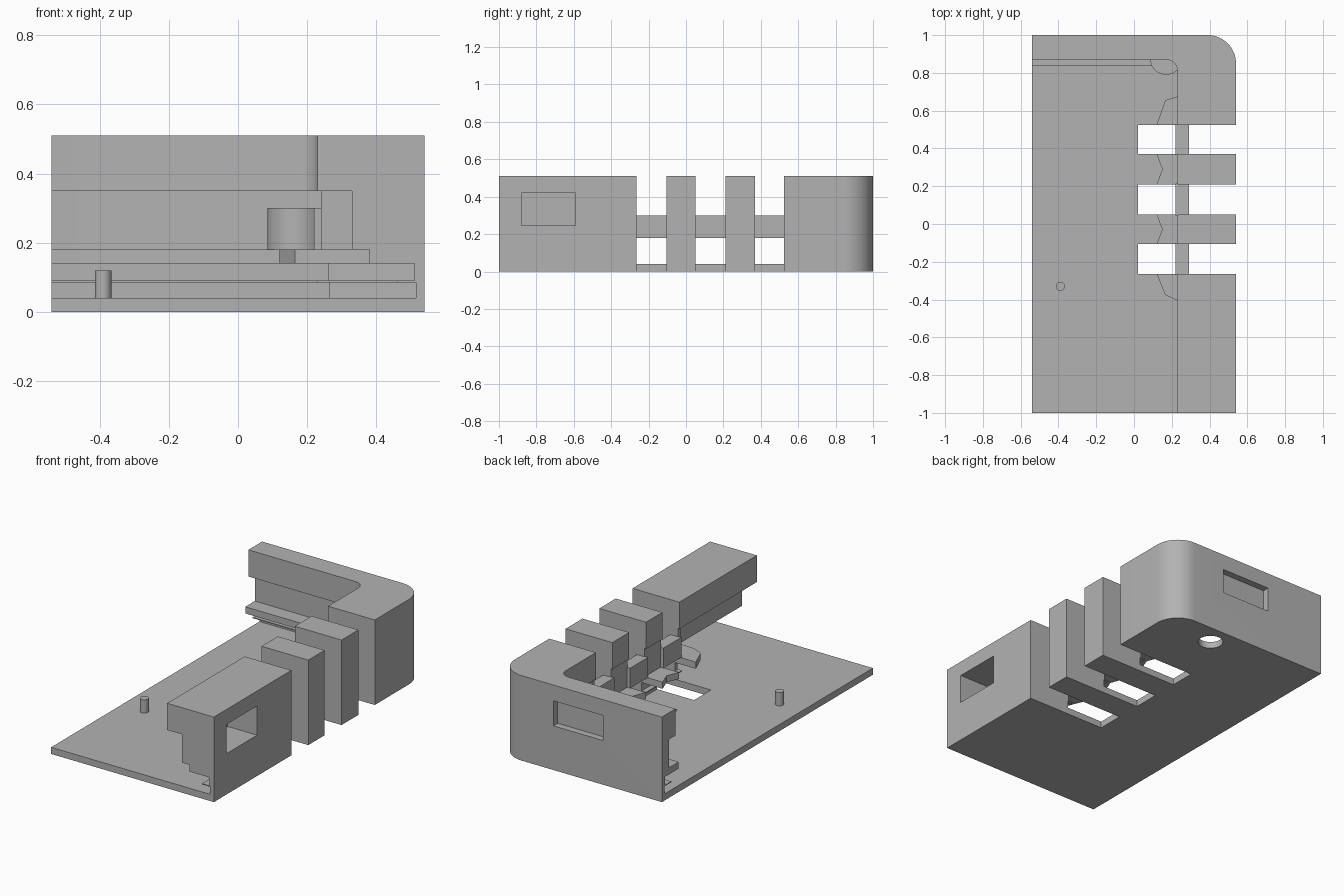
import bpy, bmesh, math
from mathutils import Vector

cube = bpy.data.objects.get("Cube")
if cube:
    bpy.data.objects.remove(cube, do_unlink=True)

grey = bpy.data.materials.new("plain grey")
grey.use_nodes = True
colour = (0.45, 0.45, 0.45, 1)
grey.diffuse_color = colour
grey.node_tree.nodes["Principled BSDF"].inputs["Base Color"].default_value = colour


def prism(name, plan, z0, z1):
    """Extrude a plan outline between two heights."""
    bm = bmesh.new()
    face = bm.faces.new([bm.verts.new((x, y, z0)) for x, y in plan])
    out = bmesh.ops.extrude_face_region(bm, geom=[face])
    top = [v for v in out["geom"] if isinstance(v, bmesh.types.BMVert)]
    bmesh.ops.translate(bm, verts=top, vec=(0, 0, z1 - z0))
    bmesh.ops.recalc_face_normals(bm, faces=bm.faces)
    mesh = bpy.data.meshes.new(name)
    bm.to_mesh(mesh)
    bm.free()
    obj = bpy.data.objects.new(name, mesh)
    bpy.context.collection.objects.link(obj)
    mesh.materials.append(grey)
    return obj


def box(name, x0, x1, y0, y1, z0, z1):
    return prism(name, [(x0, y0), (x1, y0), (x1, y1), (x0, y1)], z0, z1)


def arc(cx, cy, r, start, end, n):
    steps = [math.radians(start + (end - start) * i / n) for i in range(n + 1)]
    return [(cx + r * math.cos(a), cy + r * math.sin(a)) for a in steps]


def disc(name, cx, cy, r, z0, z1, n=32):
    return prism(name, arc(cx, cy, r, 0, 360, n)[:-1], z0, z1)


def cut(target, cutter):
    mod = target.modifiers.new("cut", "BOOLEAN")
    mod.operation = "DIFFERENCE"
    mod.solver = "EXACT"
    mod.object = cutter
    bpy.context.view_layer.objects.active = target
    bpy.ops.object.modifier_apply(modifier=mod.name)
    bpy.data.objects.remove(cutter, do_unlink=True)


def smooth(obj):
    bpy.ops.object.select_all(action="DESELECT")
    obj.select_set(True)
    bpy.context.view_layer.objects.active = obj
    bpy.ops.object.shade_smooth_by_angle(angle=math.radians(30))


# Case body: solid block with one rounded corner
W, FLOOR, TOP = 0.54, 0.04, 0.51
body = prism("case_body", [(-W, -1), (W, -1)] + arc(W - 0.15, 0.85, 0.15, 0, 90, 16) + [(-W, 1)], 0, TOP)

# Notches in the side wall, and the guide outline that surrounds them
notches = [(-0.265, -0.105), (0.05, 0.21), (0.37, 0.525)]
guide = [(0.38, -0.41), (0.23, -0.405), (0.165, -0.375), (0.12, -0.265),
         (0.12, -0.105), (0.15, -0.03), (0.12, 0.05),
         (0.12, 0.21), (0.15, 0.29), (0.12, 0.37),
         (0.12, 0.525), (0.165, 0.655), (0.23, 0.675), (0.38, 0.69)]


def bulge(outer, inner):
    return [(outer, -0.33), (inner, -0.29), (inner, 0.55), (outer, 0.59)]


# Stepped cavity: z range, side wall face, back wall face, corner radius, thicker middle
layers = [
    (FLOOR, 0.085, 0.515, 0.975, 0.12, bulge(0.515, 0.265)),
    (0.085, 0.09, 0.46, 0.91, 0.06, bulge(0.46, 0.23)),
    (0.09, 0.14, 0.51, 0.97, 0.12, bulge(0.51, 0.26)),
    (0.14, 0.18, 0.38, 0.84, 0.06, guide),
    (0.18, 0.35, 0.33, 0.93, 0.06, bulge(0.33, 0.24)),
    (0.35, 0.6, 0.23, 0.87, 0.06, []),
]
for z0, z1, side, back, r, middle in layers:
    plan = [(-0.7, -1.2), (side, -1.2)] + middle
    plan += arc(side - r, back - r, r, 0, 90, 10) + [(-0.7, back)]
    cut(body, prism("cavity_cutter", plan, z0, z1))

for y0, y1 in notches:
    cut(body, box("notch_cutter", 0.02, 0.7, y0, y1, -0.1, 0.7))

# Blind pockets in the side and back walls, and the screw hole
cut(body, box("side_pocket_cutter", 0.345, 0.7, -0.88, -0.59, 0.245, 0.42))
cut(body, box("back_pocket_cutter", -0.15, 0.18, 0.96, 1.2, 0.265, 0.415))
cut(body, disc("screw_hole_cutter", 0.17, 0.875, 0.07, -0.1, 0.06))
smooth(body)

# Bars bridging the notches
for i, (y0, y1) in enumerate(notches):
    box(f"bridge_bar_{i + 1}", 0.22, 0.29, y0 - 0.005, y1 + 0.005, 0.18, 0.30)

# Screw boss on the back ledge
boss = disc("screw_boss", 0.17, 0.875, 0.085, 0.18, 0.30)
smooth(boss)

# Locating pin on the floor
pin = disc("locating_pin", -0.39, -0.33, 0.024, FLOOR - 0.01, 0.12, 24)
smooth(pin)
